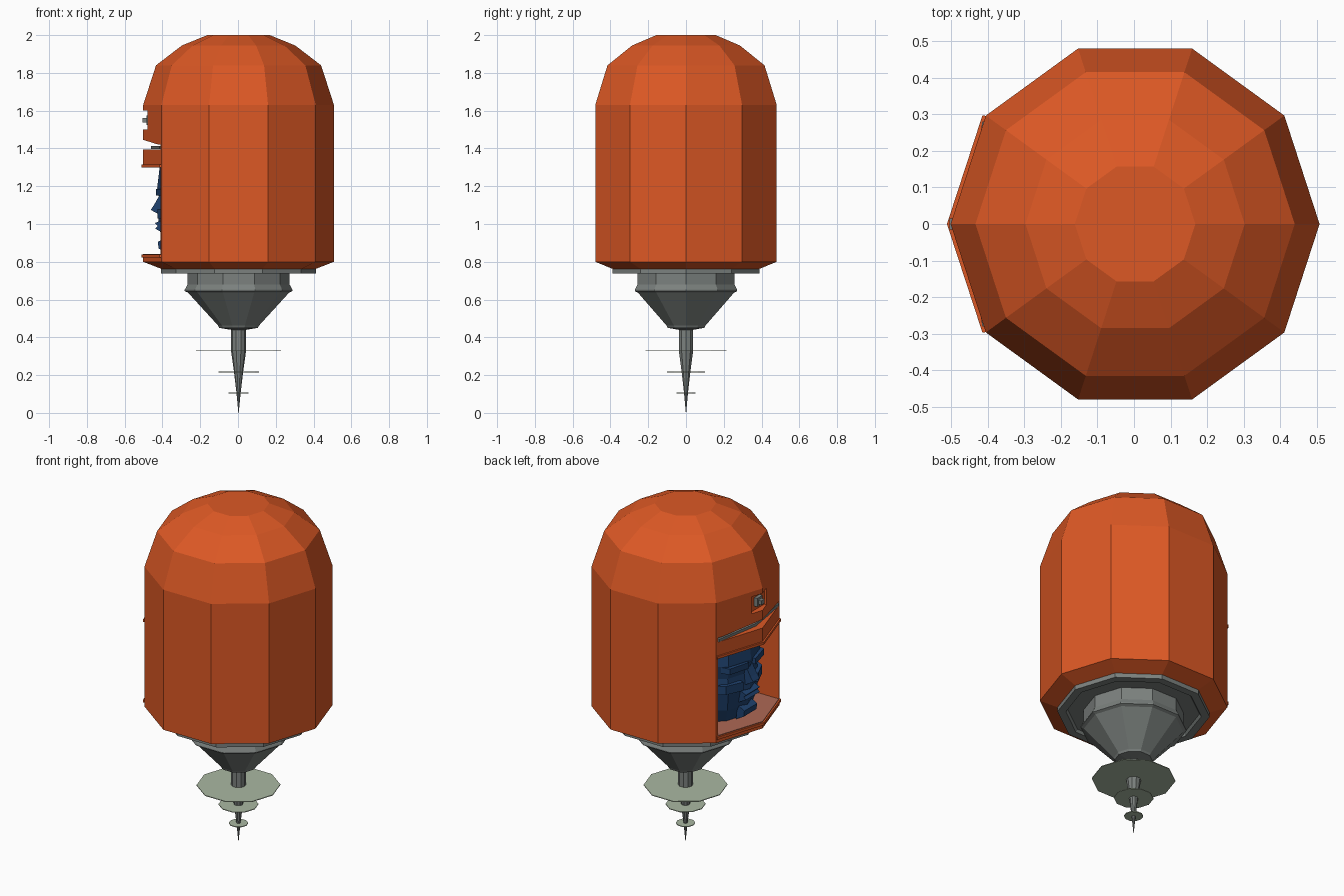
import bpy, bmesh, math

if "Cube" in bpy.data.objects:
    bpy.data.objects.remove(bpy.data.objects["Cube"])

CX = 0.003   # axis of the round parts
SIDES = 10


def material(name, rgb):
    m = bpy.data.materials.new(name)
    m.diffuse_color = (*rgb, 1)
    m.use_nodes = True
    m.node_tree.nodes["Principled BSDF"].inputs["Base Color"].default_value = m.diffuse_color
    return m


ORANGE = material("orange", (0.72, 0.098, 0.018))
GREY = material("metal grey", (0.20, 0.22, 0.21))
GREEN = material("pale green", (0.40, 0.48, 0.36))
BLUE = material("dark blue", (0.014, 0.055, 0.16))
SALMON = material("salmon floor", (0.42, 0.14, 0.09))


def finish(bm, name, mat):
    bmesh.ops.recalc_face_normals(bm, faces=bm.faces)
    me = bpy.data.meshes.new(name)
    bm.to_mesh(me)
    bm.free()
    ob = bpy.data.objects.new(name, me)
    if mat:
        me.materials.append(mat)
    bpy.context.collection.objects.link(ob)
    return ob


def lathe(name, profile, mat, cx=CX, sy=1.0):
    """Ten-sided turned part from (radius, z) pairs, capped at both ends."""
    bm = bmesh.new()
    rings = []
    for r, z in profile:
        rings.append([bm.verts.new((cx + r * math.cos(2 * math.pi * i / SIDES),
                                    sy * r * math.sin(2 * math.pi * i / SIDES), z))
                      for i in range(SIDES)])
    for a, b in zip(rings, rings[1:]):
        for i in range(SIDES):
            j = (i + 1) % SIDES
            bm.faces.new((a[i], a[j], b[j], b[i]))
    bm.faces.new(rings[0])
    bm.faces.new(rings[-1])
    return finish(bm, name, mat)


def prism(name, pts, lo, hi, mat, axis="z"):
    """Extruded outline: xy points along z, or xz points along y."""
    bm = bmesh.new()
    place = (lambda p, h: (p[0], p[1], h)) if axis == "z" else (lambda p, h: (p[0], h, p[1]))
    a = [bm.verts.new(place(p, lo)) for p in pts]
    b = [bm.verts.new(place(p, hi)) for p in pts]
    bm.faces.new(a)
    bm.faces.new(b)
    for i in range(len(pts)):
        j = (i + 1) % len(pts)
        bm.faces.new((a[i], a[j], b[j], b[i]))
    return finish(bm, name, mat)


def rect(x0, x1, z0, z1):
    return [(x0, z0), (x1, z0), (x1, z1), (x0, z1)]


# domed capsule shell
shell = lathe("capsule_shell", [(0.41, 0.763), (0.505, 0.80), (0.505, 1.63), (0.437, 1.84),
                                (0.30, 1.945), (0.165, 2.0)], ORANGE)

# openings on the -x side: window bay, slit and lamp notch
cutters = [
    prism("window_cutter", rect(-0.7, -0.15, 0.835, 1.30), -0.285, 0.285, None, "y"),
    prism("slit_cutter", [(-0.7, 1.395), (-0.39, 1.395), (-0.39, 1.42), (-0.42, 1.42),
                          (-0.50, 1.445), (-0.7, 1.445)], -0.285, 0.285, None, "y"),
    prism("notch_cutter", rect(-0.7, -0.465, 1.50, 1.60), -0.07, 0.07, None, "y"),
]
for c in cutters:
    mod = shell.modifiers.new(c.name, "BOOLEAN")
    mod.operation = "DIFFERENCE"
    mod.solver = "EXACT"
    mod.object = c
    c.hide_render = True
    c.hide_viewport = True
    c.display_type = "WIRE"

# window lips, floor and slit lining
lip = [(-0.395, 0.295), (-0.415, 0.297), (-0.512, 0), (-0.415, -0.297), (-0.395, -0.295)]
prism("window_top_lip", lip, 1.30, 1.315, ORANGE)
prism("window_sill", lip, 0.822, 0.838, ORANGE)
prism("window_floor", [(-0.152, 0.284), (-0.41, 0.284), (-0.503, 0), (-0.41, -0.284),
                       (-0.152, -0.284)], 0.834, 0.842, SALMON)
prism("slit_plate", [(-0.385, 0.28), (-0.415, 0.28), (-0.46, 0), (-0.415, -0.28),
                     (-0.385, -0.28)], 1.396, 1.412, GREY)

# lamp in the notch
prism("lamp_block", rect(-0.485, -0.46, 1.525, 1.575), -0.025, 0.025, GREY, "y")
prism("lamp_stud", rect(-0.505, -0.48, 1.537, 1.562), -0.015, 0.015, GREY, "y")

# blue head filling the window bay
lathe("blue_head", [(0.185, 0.843), (0.215, 0.92), (0.232, 1.02), (0.222, 1.11),
                    (0.238, 1.19), (0.225, 1.298)], BLUE, cx=-0.19, sy=1.05)
prism("nose", [(-0.40, 1.18), (-0.445, 1.10), (-0.462, 1.075), (-0.40, 1.04)],
      -0.03, 0.03, BLUE, "y")
prism("lips", [(-0.39, 1.025), (-0.44, 1.005), (-0.425, 0.99), (-0.438, 0.975), (-0.39, 0.95)],
      -0.065, 0.065, BLUE, "y")
prism("chin", [(-0.38, 0.93), (-0.425, 0.905), (-0.42, 0.87), (-0.37, 0.843)],
      -0.06, 0.06, BLUE, "y")
for s, side in ((-1, "right"), (1, "left")):
    prism("brow_" + side, [(-0.35, s * 0.17), (-0.40, s * 0.16), (-0.435, s * 0.03),
                           (-0.38, s * 0.03)], 1.15, 1.185, BLUE)
    prism("cheek_" + side, [(-0.34, s * 0.19), (-0.38, s * 0.17), (-0.425, s * 0.07),
                            (-0.37, s * 0.05)], 1.03, 1.08, BLUE)

# metal base: plate with recessed underside, flared collar and funnel
lathe("base_plate", [(0.41, 0.765), (0.41, 0.737), (0.365, 0.737), (0.355, 0.752)], GREY)
lathe("funnel", [(0.27, 0.755), (0.27, 0.68), (0.285, 0.652), (0.285, 0.645), (0.268, 0.637),
                 (0.108, 0.462), (0.102, 0.45), (0.04, 0.44)], GREY)

# antenna spike with three thin discs
lathe("spike", [(0.04, 0.445), (0.04, 0.33), (0.024, 0.215), (0.011, 0.105), (0.001, 0.0)], GREY)
for i, (r, z) in enumerate(((0.225, 0.331), (0.107, 0.217), (0.052, 0.105))):
    lathe("antenna_disc_%d" % (i + 1), [(r, z - 0.002), (r, z + 0.002)], GREEN)
